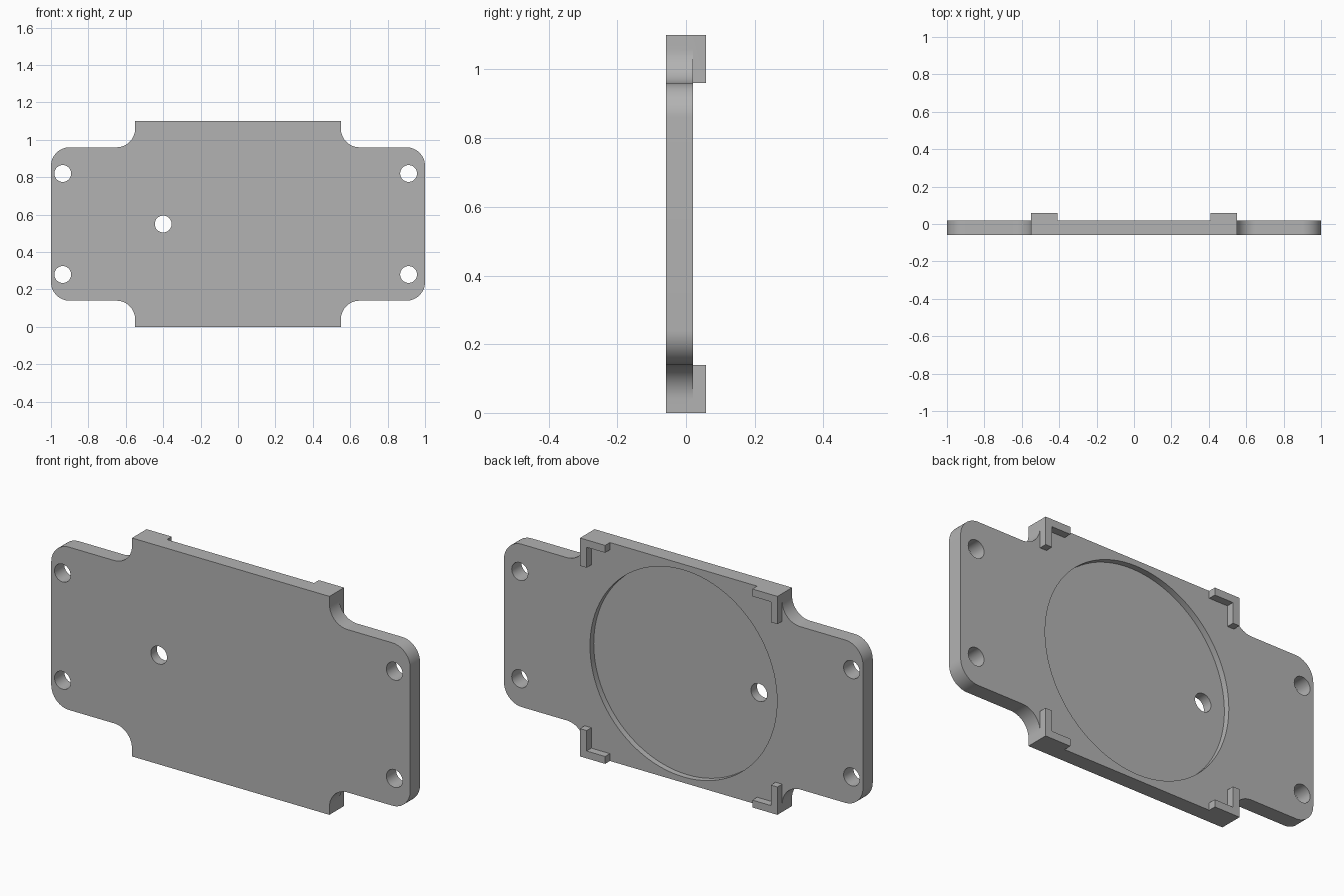
import bpy, bmesh, math

cube = bpy.data.objects.get("Cube")
if cube:
    bpy.data.objects.remove(cube, do_unlink=True)

MID = 0.55                      # height of the plate centre
FRONT, BACK, LIP = -0.058, 0.02, 0.058

grey = bpy.data.materials.new("plain grey")
grey.use_nodes = True
colour = (0.45, 0.45, 0.45, 1)
grey.diffuse_color = colour
grey.node_tree.nodes["Principled BSDF"].inputs["Base Color"].default_value = colour


def prism(name, outline, y0, y1):
    """Extrude an x-z outline (z relative to the centre) from y0 to y1."""
    bm = bmesh.new()
    face = bm.faces.new([bm.verts.new((x, y0, z + MID)) for x, z in outline])
    ext = bmesh.ops.extrude_face_region(bm, geom=[face])["geom"]
    verts = [v for v in ext if isinstance(v, bmesh.types.BMVert)]
    bmesh.ops.translate(bm, verts=verts, vec=(0, y1 - y0, 0))
    bmesh.ops.recalc_face_normals(bm, faces=bm.faces)
    mesh = bpy.data.meshes.new(name)
    bm.to_mesh(mesh)
    bm.free()
    mesh.materials.append(grey)
    obj = bpy.data.objects.new(name, mesh)
    bpy.context.collection.objects.link(obj)
    return obj


def arc(cx, cz, r, start, end, steps=16):
    angles = [math.radians(start + (end - start) * i / steps) for i in range(steps + 1)]
    return [(cx + r * math.cos(a), cz + r * math.sin(a)) for a in angles]


def circle(cx, cz, r, steps):
    return arc(cx, cz, r, 0, 360, steps)[:-1]


def combine(target, tool, operation):
    mod = target.modifiers.new(tool.name, 'BOOLEAN')
    mod.operation = operation
    mod.solver = 'EXACT'
    mod.object = tool
    bpy.context.view_layer.objects.active = target
    bpy.ops.object.modifier_apply(modifier=mod.name)
    bpy.data.objects.remove(tool, do_unlink=True)


# Plate outline: one quarter with rounded ear and concave fillet, then mirrored
quarter = arc(0.9, 0.31, 0.1, 0, 90) + arc(0.65, 0.51, 0.1, 270, 180) + [(0.55, 0.55)]
half = quarter + [(-x, z) for x, z in reversed(quarter)]
outline = half + [(x, -z) for x, z in reversed(half)]
plate = prism("mounting_plate", outline, FRONT, BACK)

# Corner brackets on the back
angle = [(0.55, 0.55), (0.41, 0.55), (0.41, 0.513), (0.513, 0.513), (0.513, 0.41), (0.55, 0.41)]
for sx in (-1, 1):
    for sz in (-1, 1):
        bracket = prism("corner_bracket", [(x * sx, z * sz) for x, z in angle], 0, LIP)
        combine(plate, bracket, 'UNION')

# Round recess in the back
combine(plate, prism("recess", circle(0, 0, 0.521, 96), BACK - 0.03, 0.2), 'DIFFERENCE')

# Screw holes and the cable hole
holes = [(x, z) for x in (-0.937, 0.912) for z in (-0.27, 0.27)] + [(-0.4, 0)]
for x, z in holes:
    combine(plate, prism("hole", circle(x, z, 0.045, 32), -0.2, 0.2), 'DIFFERENCE')

bpy.ops.object.select_all(action='DESELECT')
plate.select_set(True)
bpy.context.view_layer.objects.active = plate
bpy.ops.object.shade_smooth_by_angle(angle=math.radians(30))
